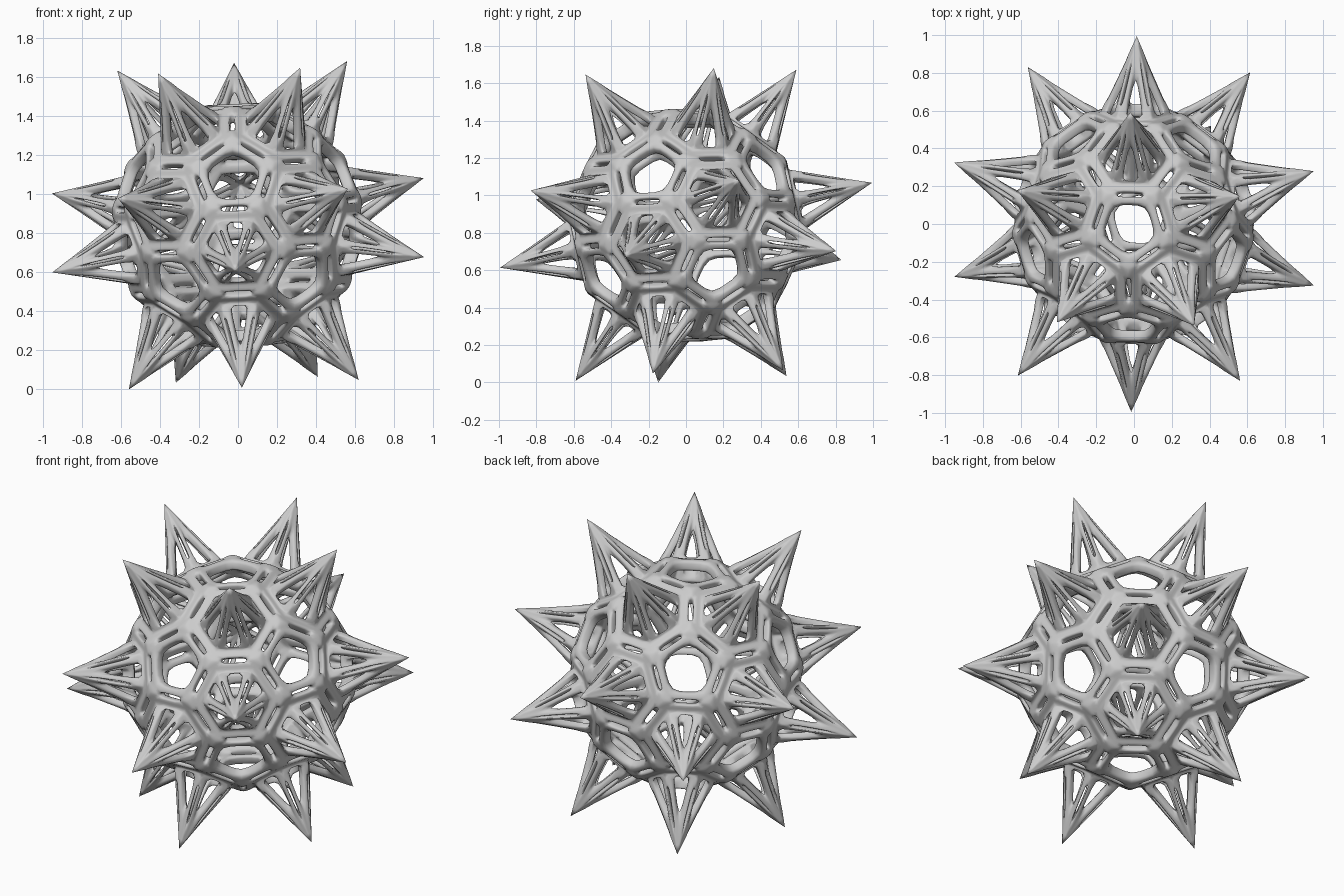
import bpy, bmesh, math
from mathutils import Matrix, Vector

if "Cube" in bpy.data.objects:
    bpy.data.objects.remove(bpy.data.objects["Cube"])

R_BALL, R_TIP, INNER = 0.656, 1.02, 0.91
SLOT, NODE = 0.014, 0.062            # slot half width, node half length
HOLE = {5: 0.054, 6: 0.064}          # rim width of pentagons and hexagons

# Base icosahedron, turned to the slightly tilted pose
bm = bmesh.new()
bmesh.ops.create_icosphere(bm, subdivisions=1, radius=1)
rot = (Matrix.Rotation(math.radians(2.0), 3, 'X') @ Matrix.Rotation(math.radians(-2.4), 3, 'Y')
       @ Matrix.Rotation(math.radians(-19.3), 3, 'Z'))
ico = [rot @ v.co for v in bm.verts]
tris = [[v.index for v in f.verts] for f in bm.faces]
bm.free()

# Truncate it into 12 pentagons and 20 hexagons
pts, key, faces = [], {}, []


def corner(i, j):
    if (i, j) not in key:
        key[(i, j)] = len(pts)
        pts.append((ico[i] * 2 + ico[j]).normalized() * R_BALL)
    return key[(i, j)]


succ = {}
for a, b, c in tris:
    for i, j, k in ((a, b, c), (b, c, a), (c, a, b)):
        succ[(i, j)] = k
    faces.append([corner(*p) for p in ((a, b), (b, a), (b, c), (c, b), (c, a), (a, c))])
for i in range(12):
    j = next(b for a, b in succ if a == i)
    loop = []
    for _ in range(5):
        loop.append(corner(i, j))
        j = succ[(i, j)]
    faces.append(loop)

verts, polys, after, S, Q, tips = list(pts), [], {}, {}, {}, []


def add(p):
    verts.append(p)
    return len(verts) - 1


def spike(base):
    """Hollow six-sided spike: a hole in each side, a slit along each ridge."""
    b = [verts[i] for i in base]
    axis = sum(b, Vector()).normalized()
    t = add(axis * R_TIP)
    tips.append(t)
    tip = verts[t]
    rods = []
    for k in range(6):
        rod = {}
        for side, o in ((1, b[(k + 1) % 6]), (-1, b[k - 1])):
            along = (o - b[k]).normalized()
            up = ((b[k] + o) / 2)
            up = (tip - up).normalized()
            rod[side] = (add(b[k] + along * 0.042 + up * 0.022),
                         add(b[k].lerp(tip, 0.20) + along * 0.009),
                         add(b[k].lerp(tip, 0.70) + along * 0.005))
        rods.append(rod)
    for k in range(6):
        n = (k + 1) % 6
        (lb, ls, lt), (rb, rs, rt) = rods[k][1], rods[n][-1]
        ob, os_, ot = rods[k][-1]
        p = add(((b[k] + b[n]) / 2).lerp(tip, 0.70))
        polys.extend([(base[k], base[n], rb, lb),                    # foot
                      (lb, p, lt, ls), (p, rb, rs, rt),              # rods
                      (base[k], lb, ls), (base[k], ls, os_), (base[k], os_, ob),
                      (t, lt, p), (t, p, rt), (t, ot, lt)])          # solid tip


# Lattice rims with slots along every edge
for fi, f in enumerate(faces):
    k = len(f)
    mid = sum((pts[x] for x in f), Vector()) / k
    for x in range(k):
        v, nx, pv = f[x], f[(x + 1) % k], f[x - 1]
        u, w = (pts[nx] - pts[v]).normalized(), (pts[pv] - pts[v]).normalized()
        for o, d in ((nx, u), (pv, w)):
            inward = mid - (pts[v] + pts[o]) / 2
            S[(fi, v, o)] = add(pts[v] + d * NODE + inward.normalized() * SLOT)
        Q[(fi, v)] = add(pts[v] + (u + w) * HOLE[k] / u.cross(w).length)
        after[(v, nx)] = (fi, pv)
    for x in range(k):
        a, b, p = f[x], f[(x + 1) % k], f[x - 1]
        polys.append((S[(fi, a, b)], S[(fi, b, a)], Q[(fi, b)], Q[(fi, a)]))
        polys.append((S[(fi, a, b)], Q[(fi, a)], S[(fi, a, p)]))
    if k == 6:
        spike([Q[(fi, v)] for v in f])

# Solid nodes, fanned about each corner point
for v in range(len(pts)):
    start = o = next(b for a, b in after if a == v)
    loop = []
    while True:
        f, nxt = after[(v, o)]
        loop += [S[(f, v, o)], S[(f, v, nxt)]]
        o = nxt
        if o == start:
            break
    polys += [(v, loop[k], loop[(k + 1) % len(loop)]) for k in range(len(loop))]

# Inner skin and the walls joining it to the outer one
N = len(verts)
directed = {(p[k], p[(k + 1) % len(p)]) for p in polys for k in range(len(p))}
walls = [(b, a, a + N, b + N) for a, b in directed if (b, a) not in directed]
inside = [tuple(i + N for i in reversed(p)) for p in polys]
lift = Vector((0, 0, -min(p.z for p in verts)))
coords = [p + lift for p in verts] + [p * INNER + lift for p in verts]

mesh = bpy.data.meshes.new("spiked_lattice_ball")
mesh.from_pydata(coords, [], polys + inside + walls)
mesh.update()
crease = mesh.attributes.new("crease_vert", 'FLOAT', 'POINT')
for t in tips:
    crease.data[t].value = 1.0
ball = bpy.data.objects.new("spiked_lattice_ball", mesh)
bpy.context.collection.objects.link(ball)
for p in mesh.polygons:
    p.use_smooth = True
# One plain split keeps the shapes crisp, one smooth split rounds the edges
for name, kind in (("split", 'SIMPLE'), ("rounding", 'CATMULL_CLARK')):
    sub = ball.modifiers.new(name, 'SUBSURF')
    sub.subdivision_type = kind
    sub.levels = sub.render_levels = 1
